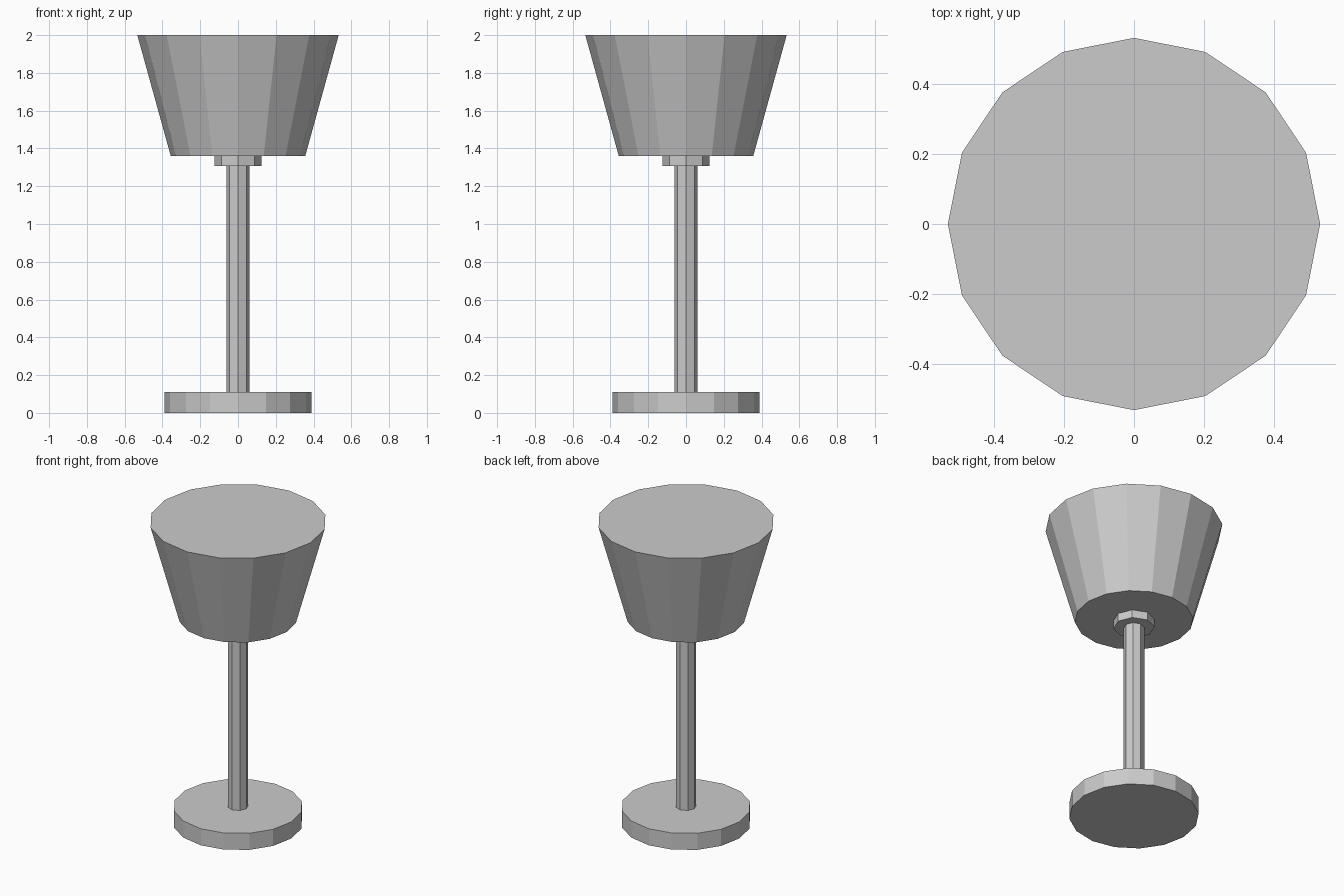
import bpy

if "Cube" in bpy.data.objects:
    bpy.data.objects.remove(bpy.data.objects["Cube"])


def frustum(name, sides, r_bottom, r_top, z0, z1):
    """Flat-faced capped cone section with a corner on the x axis."""
    bpy.ops.mesh.primitive_cone_add(vertices=sides, radius1=r_bottom, radius2=r_top,
                                    depth=z1 - z0, location=(0, 0, (z0 + z1) / 2))
    obj = bpy.context.object
    obj.name = name
    return obj


# Foot disc
frustum("base", 16, 0.39, 0.39, 0.0, 0.11)

# Thin octagonal post
frustum("stem", 8, 0.062, 0.062, 0.11, 1.307)

# Small ring holding the shade
frustum("collar", 8, 0.124, 0.124, 1.307, 1.36)

# Flared, closed shade
frustum("shade", 16, 0.356, 0.533, 1.36, 2.0)
